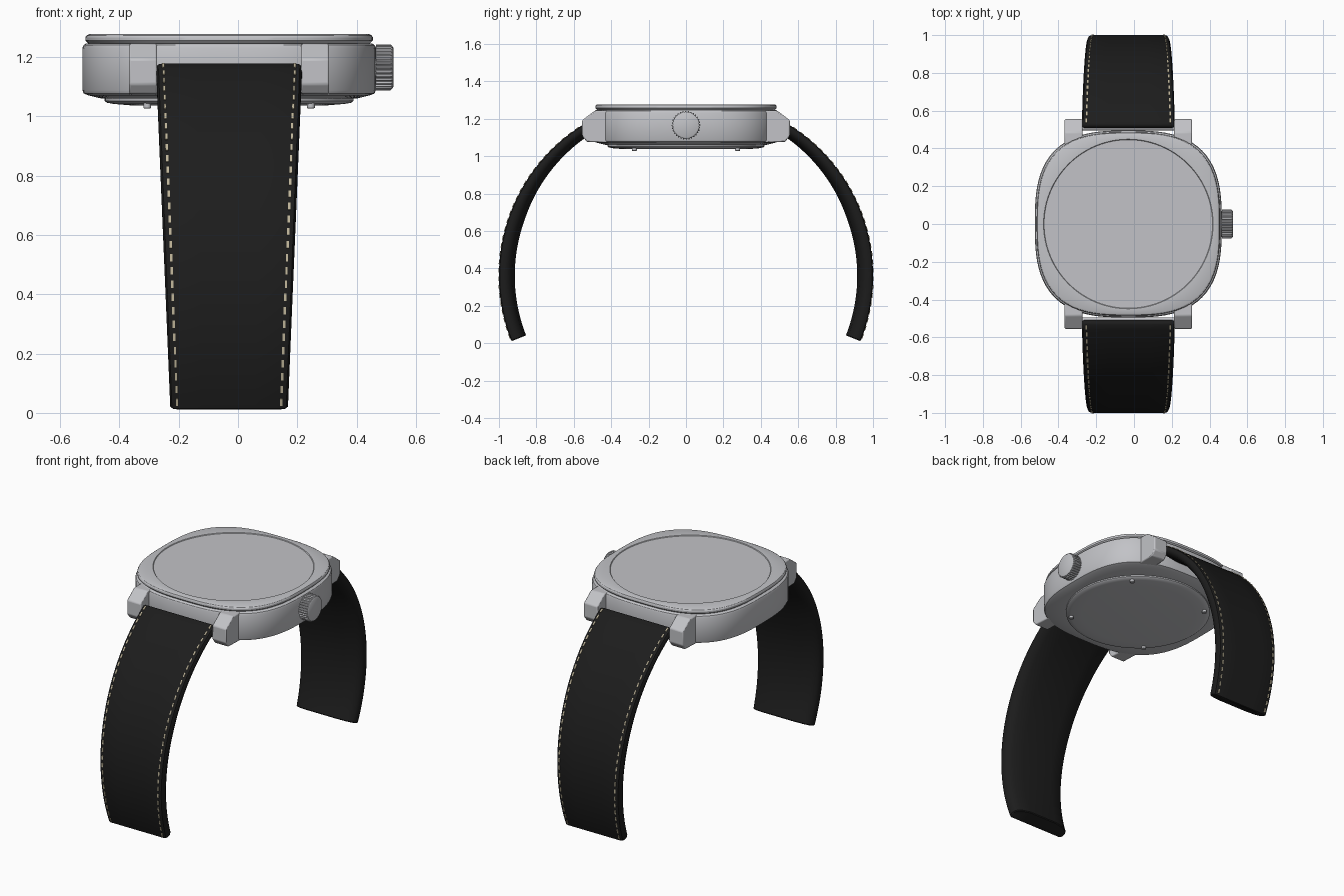
import bpy, bmesh
from math import sin, cos, pi, radians
from mathutils import Matrix, Vector

if "Cube" in bpy.data.objects:
    bpy.data.objects.remove(bpy.data.objects["Cube"])

CX = -0.03          # case centre in x
SEG = 96


def material(name, rgb, metallic=0.0, rough=0.5):
    m = bpy.data.materials.new(name)
    m.use_nodes = True
    m.diffuse_color = (*rgb, 1)
    node = m.node_tree.nodes["Principled BSDF"]
    node.inputs["Base Color"].default_value = (*rgb, 1)
    node.inputs["Metallic"].default_value = metallic
    node.inputs["Roughness"].default_value = rough
    return m


STEEL = material("brushed steel", (0.54, 0.545, 0.57))
LEATHER = material("black leather", (0.012, 0.012, 0.012))
THREAD = material("tan thread", (0.52, 0.46, 0.32))


def finish(bm, name, mat, angle=30):
    bmesh.ops.recalc_face_normals(bm, faces=bm.faces)
    mesh = bpy.data.meshes.new(name)
    bm.to_mesh(mesh)
    bm.free()
    ob = bpy.data.objects.new(name, mesh)
    bpy.context.collection.objects.link(ob)
    mesh.materials.append(mat)
    bpy.ops.object.select_all(action="DESELECT")
    ob.select_set(True)
    bpy.context.view_layer.objects.active = ob
    if angle:
        bpy.ops.object.shade_smooth_by_angle(angle=radians(angle))
    return ob


def loft(name, rings, mat, angle=30):
    """Skin a list of closed rings and cap both ends."""
    bm = bmesh.new()
    loops = [[bm.verts.new(p) for p in ring] for ring in rings]
    n = len(loops[0])
    for a, b in zip(loops, loops[1:]):
        for i in range(n):
            j = (i + 1) % n
            bm.faces.new((a[i], a[j], b[j], b[i]))
    bm.faces.new(loops[0])
    bm.faces.new(loops[-1])
    return finish(bm, name, mat, angle)


def outline(half, z, power=2.9, cx=CX, cy=0.0, seg=SEG):
    """Rounded-square ring; power 2 gives a circle."""
    ring = []
    for i in range(seg):
        c, s = cos(2 * pi * i / seg), sin(2 * pi * i / seg)
        r = half / (abs(c) ** power + abs(s) ** power) ** (1 / power)
        ring.append((cx + r * c, cy + r * s, z))
    return ring


# Case body: rounded square wall, underside blending into a circle
case_profile = [(0.475, 1.071), (0.49, 1.077), (0.495, 1.088), (0.495, 1.23),
                (0.491, 1.24), (0.482, 1.246), (0.46, 1.247)]
loft("case", [outline(0.43, 1.06, 2)] + [outline(h, z) for h, z in case_profile], STEEL)

# Bezel with a shallow round recess for the crystal
bezel_profile = [(0.472, 1.243), (0.48, 1.251), (0.485, 1.256), (0.485, 1.266),
                 (0.481, 1.273), (0.473, 1.277)]
loft("bezel_and_crystal", [outline(h, z) for h, z in bezel_profile]
     + [outline(0.449, 1.277, 2), outline(0.446, 1.273, 2)], STEEL)

# Back plate and its four screws
back_profile = [(0.42, 1.068), (0.42, 1.052), (0.412, 1.046), (0.39, 1.042), (0.33, 1.037)]
loft("back_plate", [outline(r, z, 2) for r, z in back_profile], STEEL)
for i, (sx, sy) in enumerate([(1, 1), (-1, 1), (-1, -1), (1, -1)]):
    loft(f"back_screw_{i + 1}",
         [outline(r, z, 2, CX + sx * 0.276, sy * 0.276, 16)
          for r, z in [(0.013, 1.05), (0.013, 1.029), (0.009, 1.026)]], STEEL)

# Lugs: side profile extruded across x
lug_profile = [(0.40, 1.245), (0.485, 1.245), (0.555, 1.192), (0.555, 1.108),
               (0.53, 1.076), (0.40, 1.072)]
for side_x, label_x in ((1, "left"), (-1, "right")):
    for side_y, label_y in ((-1, "front"), (1, "back")):
        lug = loft(f"{label_y}_{label_x}_lug",
                   [[(CX + side_x * d, side_y * y, z) for y, z in lug_profile]
                    for d in (0.243, 0.337)], STEEL)
        bevel = lug.modifiers.new("soft edges", "BEVEL")
        bevel.width = 0.006
        bevel.segments = 2


# Crown: knurled knob on the left side
def crown_ring(x, r, depth):
    n = 128
    return [(x, (r - depth * (i % 4 in (2, 3))) * cos(2 * pi * i / n),
             1.165 + (r - depth * (i % 4 in (2, 3))) * sin(2 * pi * i / n)) for i in range(n)]


loft("crown", [crown_ring(0.44, 0.07, 0), crown_ring(0.465, 0.07, 0),
               crown_ring(0.466, 0.077, 0.006), crown_ring(0.515, 0.077, 0.006),
               crown_ring(0.521, 0.071, 0), crown_ring(0.525, 0.064, 0)], STEEL)

# Strap: padded cross-section swept along an arc
ARC_Y, ARC_Z, ARC_R = 0.05, 0.36, 0.95
TOP, END = radians(60.3), radians(-21.6)
half_section = [(0.45, 0), (0.91, 0), (0.97, 0.05), (1, 0.2), (1, 0.4),
                (0.96, 0.62), (0.82, 0.83), (0.5, 0.97)]
section = half_section + [(-u, d) for u, d in reversed(half_section)]


def half_width(z):
    return 0.198 + 0.048 * z / 1.175


def strap_ring(angle, side, shrink=0.0):
    z_mid = ARC_Z + ARC_R * sin(angle)
    w = half_width(z_mid) - shrink
    t = (angle - END) / (TOP - END)
    thick = 0.087 - 0.022 * max(0, t - 0.5) * 2
    ring = []
    for u, d in section:
        r = ARC_R - shrink * (1 - 2 * d) - thick * d
        ring.append((CX + u * w, side * (ARC_Y + r * cos(angle)), ARC_Z + r * sin(angle)))
    return ring


for side, label in ((-1, "front"), (1, "back")):
    steps = 40
    inner = [TOP - 0.015 + (END - TOP + 0.02) * i / steps for i in range(steps + 1)]
    rings = [strap_ring(TOP, side, 0.014), strap_ring(TOP - 0.005, side, 0.005)]
    rings += [strap_ring(a, side) for a in inner]
    rings.append(strap_ring(END, side, 0.005))
    loft(f"{label}_strap", rings, LEATHER, 40)

    # Stitching along both edges of the outer face
    bm = bmesh.new()
    count = 30
    for i in range(count):
        a = TOP - 0.03 + (END - TOP + 0.06) * i / (count - 1)
        z = ARC_Z + ARC_R * sin(a)
        radial = Vector((0, side * cos(a), sin(a)))
        tangent = Vector((0, -side * sin(a), cos(a)))
        across = Vector((1, 0, 0))
        turn = Matrix((across, tangent, radial)).transposed().to_4x4()
        for edge in (-1, 1):
            spot = Vector((CX + edge * (half_width(z) - 0.024), side * ARC_Y, ARC_Z)) + radial * ARC_R
            bmesh.ops.create_cube(bm, size=1, matrix=Matrix.Translation(spot) @ turn
                                  @ Matrix.Diagonal((0.008, 0.025, 0.007, 1)))
    finish(bm, f"{label}_stitching", THREAD, 0)

    # Spring bar between the lugs
    bar = [[(x, side * 0.508 + 0.014 * cos(2 * pi * i / 20), 1.15 + 0.014 * sin(2 * pi * i / 20))
            for i in range(20)] for x in (CX - 0.25, CX + 0.25)]
    loft(f"{label}_spring_bar", bar, STEEL)
